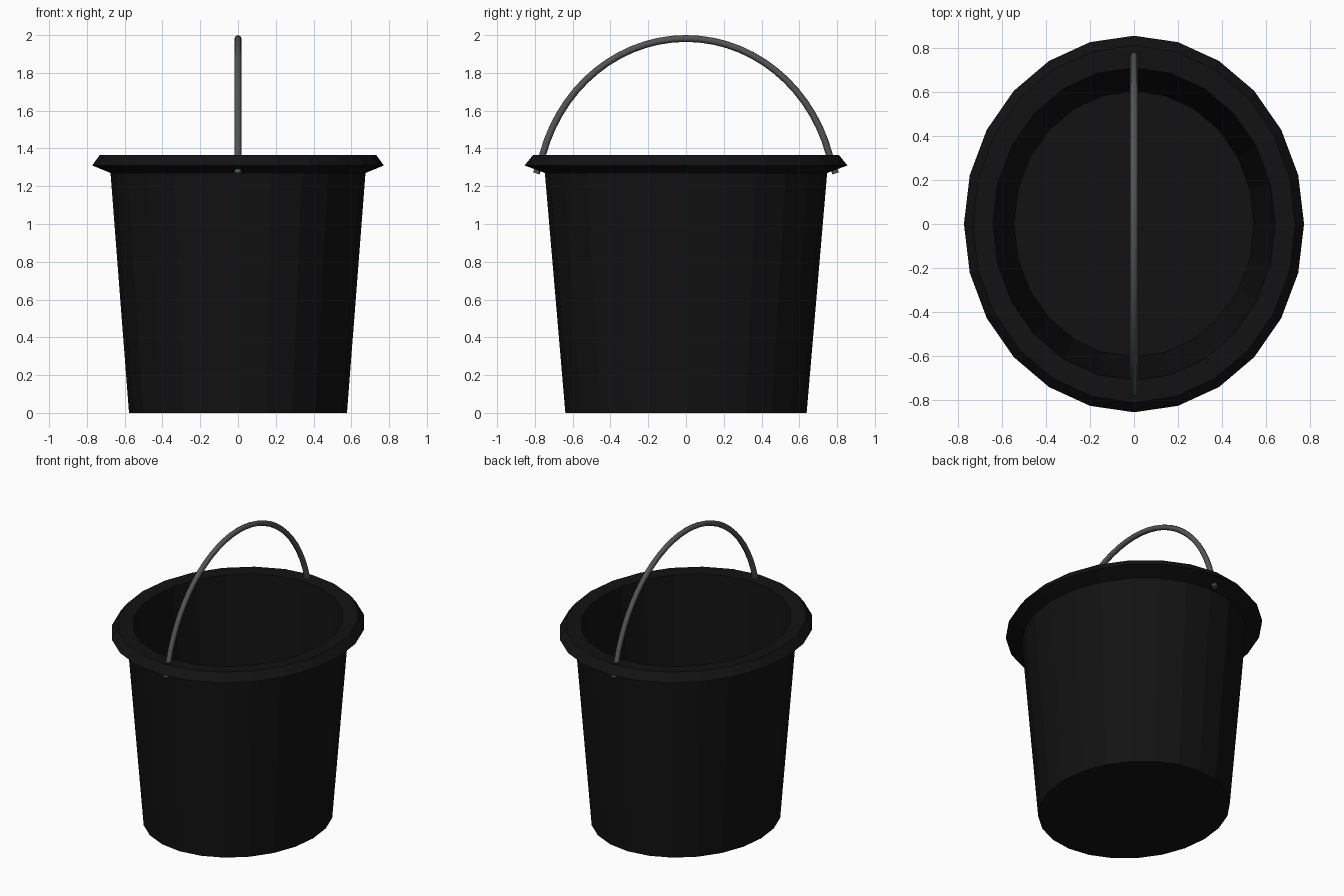
import bpy, bmesh, math

if "Cube" in bpy.data.objects:
    bpy.data.objects.remove(bpy.data.objects["Cube"])

SIDES = 24
OVAL = 1.107  # depth / width of the oval bucket


def material(name, value):
    m = bpy.data.materials.new(name)
    m.diffuse_color = (value, value, value, 1)
    m.use_nodes = True
    m.node_tree.nodes["Principled BSDF"].inputs["Base Color"].default_value = m.diffuse_color
    return m


def oval_lathe(name, profile, mat):
    """Spin (radius, z) points into an oval shell, capping both ends."""
    bm = bmesh.new()
    rings = []
    for r, z in profile:
        rings.append([bm.verts.new((r * math.cos(i * math.tau / SIDES),
                                    r * OVAL * math.sin(i * math.tau / SIDES), z))
                      for i in range(SIDES)])
    for a, b in zip(rings, rings[1:]):
        for i in range(SIDES):
            j = (i + 1) % SIDES
            bm.faces.new((a[i], a[j], b[j], b[i]))
    bm.faces.new(rings[0][::-1])
    bm.faces.new(rings[-1])
    bmesh.ops.recalc_face_normals(bm, faces=bm.faces)
    me = bpy.data.meshes.new(name)
    bm.to_mesh(me)
    bm.free()
    me.materials.append(mat)
    ob = bpy.data.objects.new(name, me)
    bpy.context.collection.objects.link(ob)
    return ob


black = material("black_plastic", 0.006)
grey = material("dark_metal", 0.09)

# Bucket: outer wall, flared rim, inner wall and floor
oval_lathe("bucket", [(0.577, 0), (0.675, 1.27), (0.772, 1.31), (0.732, 1.365),
                      (0.64, 1.36), (0.545, 0.03)], black)

# Handle: arched wire whose ends pass through the rim
arc = [(0.79 * math.sin(t), 1.13 + 0.852 * math.cos(t))
       for t in (math.radians(-74 + 148 * i / 28) for i in range(29))]
path = [(-0.792, 1.268)] + arc + [(0.792, 1.268)]
curve = bpy.data.curves.new("handle", 'CURVE')
curve.dimensions = '3D'
curve.bevel_depth = 0.018
curve.bevel_resolution = 2
curve.use_fill_caps = True
spline = curve.splines.new('POLY')
spline.points.add(len(path) - 1)
for p, (y, z) in zip(spline.points, path):
    p.co = (0, y, z, 1)
curve.materials.append(grey)
handle = bpy.data.objects.new("handle", curve)
bpy.context.collection.objects.link(handle)

# Turn the handle into a smooth mesh
bpy.context.view_layer.objects.active = handle
handle.select_set(True)
bpy.ops.object.convert(target='MESH')
bpy.ops.object.shade_smooth_by_angle(angle=math.radians(50))
